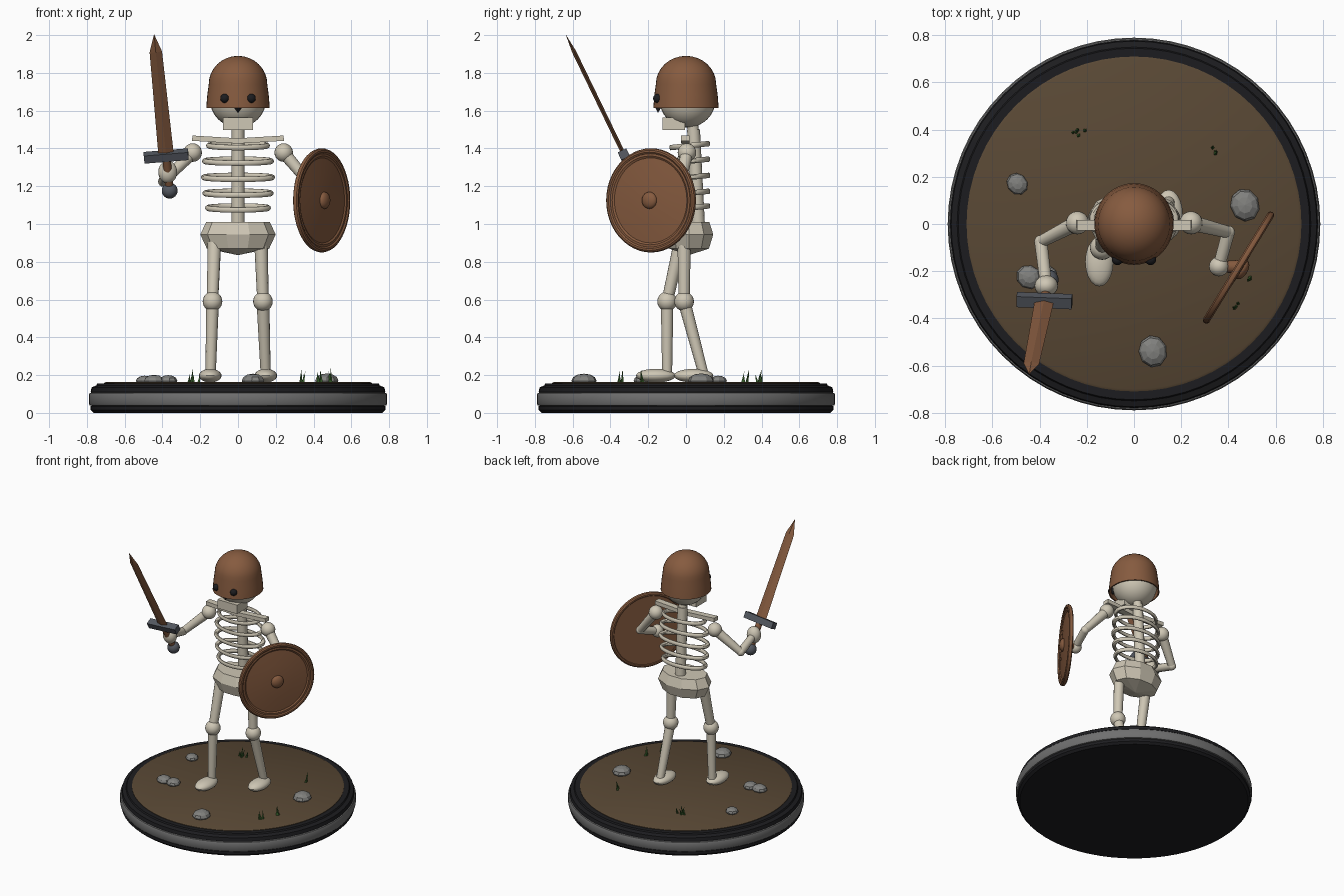
import bpy, bmesh, math, random
from mathutils import Vector, Matrix

if "Cube" in bpy.data.objects:
    bpy.data.objects.remove(bpy.data.objects["Cube"])

random.seed(4)


def mat(name, r, g, b):
    m = bpy.data.materials.new(name)
    m.diffuse_color = (r, g, b, 1)
    m.use_nodes = True
    m.node_tree.nodes["Principled BSDF"].inputs["Base Color"].default_value = m.diffuse_color
    return m


BONE = mat("bone", 0.62, 0.57, 0.46)
RUST = mat("rusty_brown", 0.24, 0.105, 0.05)
IRON = mat("dark_iron", 0.09, 0.10, 0.12)
BLACK = mat("black", 0.012, 0.012, 0.014)
RING = mat("ring_grey", 0.16, 0.16, 0.16)
SOIL = mat("soil", 0.10, 0.065, 0.035)
STONE = mat("stone", 0.22, 0.22, 0.21)
GRASS = mat("grass", 0.04, 0.12, 0.025)


def make(name, bm, material, matrix=None, smooth=True):
    if matrix is not None:
        bm.transform(matrix)
    bmesh.ops.recalc_face_normals(bm, faces=bm.faces)
    me = bpy.data.meshes.new(name)
    bm.to_mesh(me)
    bm.free()
    ob = bpy.data.objects.new(name, me)
    bpy.context.collection.objects.link(ob)
    me.materials.append(material)
    if smooth:
        bpy.context.view_layer.objects.active = ob
        ob.select_set(True)
        bpy.ops.object.shade_smooth_by_angle(angle=math.radians(35))
        ob.select_set(False)
    return ob


def aim(d, up_axis='Z'):
    return Vector(d).to_track_quat(up_axis, 'Y').to_matrix().to_4x4()


def ball(name, c, r, material=BONE, rot=None, seg=20):
    r = r if isinstance(r, tuple) else (r, r, r)
    bm = bmesh.new()
    bmesh.ops.create_uvsphere(bm, u_segments=seg, v_segments=seg // 2 + 2, radius=1)
    m = Matrix.Translation(c) @ (rot or Matrix()) @ Matrix.Diagonal((*r, 1))
    return make(name, bm, material, m)


def rod(name, a, b, r1, r2, material=BONE, seg=14):
    a, b = Vector(a), Vector(b)
    bm = bmesh.new()
    bmesh.ops.create_cone(bm, cap_ends=True, segments=seg, radius1=r1, radius2=r2, depth=(b - a).length)
    return make(name, bm, material, Matrix.Translation((a + b) / 2) @ aim(b - a))


def box(name, c, size, material=BONE, rot=None):
    bm = bmesh.new()
    bmesh.ops.create_cube(bm, size=1)
    m = Matrix.Translation(c) @ (rot or Matrix()) @ Matrix.Diagonal((*size, 1))
    return make(name, bm, material, m, False)


def lathe(name, profile, material, seg=48, matrix=None, smooth=True, start=0.0):
    """Revolve (radius, height) points around z; radius 0 closes to a pole."""
    bm = bmesh.new()
    rings = []
    for r, z in profile:
        n = 1 if r == 0 else seg
        rings.append([bm.verts.new((r * math.cos(start + 2 * math.pi * i / seg),
                                    r * math.sin(start + 2 * math.pi * i / seg), z)) for i in range(n)])
    for p, q in zip(rings, rings[1:]):
        for i in range(seg):
            vs = [p[i % len(p)], p[(i + 1) % len(p)], q[(i + 1) % len(q)], q[i % len(q)]]
            bm.faces.new(list(dict.fromkeys(vs)))
    return make(name, bm, material, matrix, smooth)


def torus(name, R, r, material, matrix, seg=40, sides=10):
    pts = [(R + r * math.cos(2 * math.pi * k / sides), r * math.sin(2 * math.pi * k / sides))
           for k in range(sides + 1)]
    ob = lathe(name, pts, material, seg, matrix)
    bm = bmesh.new()
    bm.from_mesh(ob.data)
    bmesh.ops.remove_doubles(bm, verts=bm.verts, dist=1e-5)
    bm.to_mesh(ob.data)
    bm.free()
    return ob


# Round display base with grey band and soil top
lathe("base", [(0, 0), (0.765, 0), (0.78, 0.015), (0.78, 0.035), (0.77, 0.04), (0.77, 0.105), (0.78, 0.11),
               (0.775, 0.135), (0.75, 0.145), (0.745, 0.155), (0.71, 0.155), (0, 0.155)], BLACK, 64)
lathe("base_band", [(0.765, 0.035), (0.785, 0.04), (0.79, 0.05), (0.79, 0.095), (0.785, 0.105), (0.765, 0.11)],
      RING, 64)
lathe("soil", [(0.71, 0.15), (0.71, 0.158), (0.7, 0.163), (0, 0.163)], SOIL, 64)

# Stones and grass tufts
for x, y, r in [(-0.495, 0.17, 0.045), (0.47, 0.08, 0.065), (-0.445, -0.225, 0.052), (-0.37, -0.225, 0.05),
                (0.08, -0.54, 0.063)]:
    bm = bmesh.new()
    bmesh.ops.create_uvsphere(bm, u_segments=9, v_segments=6, radius=1)
    make("stone", bm, STONE, Matrix.Translation((x, y, 0.17)) @ Matrix.Rotation(random.random() * 3, 4, 'Z')
         @ Matrix.Diagonal((r * 0.95, r * 1.08, r * 0.6, 1)), False)
for x, y, n in [(-0.235, 0.385, 5), (0.345, 0.31, 3), (0.505, -0.235, 3), (0.45, -0.345, 3)]:
    for k in range(n):
        px, py = x + random.uniform(-0.03, 0.03), y + random.uniform(-0.015, 0.015)
        rod("grass_blade", (px, py, 0.155), (px + random.uniform(-0.015, 0.015), py + random.uniform(-0.015, 0.015),
            random.uniform(0.2, 0.235)), 0.009, 0, GRASS, 4)

# Legs: hip, knee, ankle, foot
for side, hip, knee, ankle, foot in [
        ("right", (-0.125, -0.03, 0.9), (-0.135, -0.1, 0.59), (-0.145, -0.1, 0.2), (-0.147, -0.16, 0.197)),
        ("left", (0.122, -0.01, 0.9), (0.132, -0.01, 0.59), (0.146, 0.09, 0.215), (0.147, 0.04, 0.197))]:
    rod(side + "_thigh", hip, knee, 0.036, 0.03)
    ball(side + "_knee", knee, 0.052)
    rod(side + "_shin", knee, ankle, 0.034, 0.027)
    ball(side + "_foot", foot, (0.06, 0.105, 0.036))

# Pelvis: ten-sided faceted bowl
lathe("pelvis", [(0, 1.01), (0.168, 1.01), (0.2, 0.945), (0.165, 0.87), (0, 0.835)], BONE, 10,
      Matrix.Translation((0, 0.015, 0)) @ Matrix.Diagonal((1, 0.68, 1, 1)), False)

# Spine and ribs
rod("spine", (0, 0.065, 0.98), (0, 0.04, 1.5), 0.036, 0.034)
rod("neck", (0, 0.04, 1.48), (0, 0.03, 1.56), 0.03, 0.03)
for z, w in [(1.415, 0.155), (1.333, 0.175), (1.247, 0.18), (1.163, 0.173), (1.085, 0.16)]:
    torus("rib", 1, 0.09, BONE, Matrix.Translation((0, 0.02, z)) @ Matrix.Rotation(math.radians(6), 4, 'X')
          @ Matrix.Diagonal((w, 0.1, 0.165, 1)))

# Shoulder bars
for s in (-1, 1):
    box("collarbone", (s * 0.12, -0.005, 1.447), (0.245, 0.045, 0.028), BONE, Matrix.Rotation(-s * 0.06, 4, 'Y'))

# Arms
for side, sh, el, hand in [("right", (-0.24, 0.005, 1.378), (-0.395, -0.075, 1.225), (-0.372, -0.262, 1.275)),
                           ("left", (0.242, 0.005, 1.378), (0.4, -0.035, 1.19), (0.36, -0.18, 1.14))]:
    ball(side + "_shoulder", sh, 0.049)
    rod(side + "_upper_arm", sh, el, 0.034, 0.026)
    ball(side + "_elbow", el, 0.028)
    rod(side + "_forearm", el, hand, 0.028, 0.026)
    ball(side + "_hand", hand, (0.05, 0.045, 0.06) if side == "right" else (0.042, 0.042, 0.045))

# Skull, jaw, eyes, nose
ball("skull", (0, 0.008, 1.66), 0.149, seg=28)
box("jaw", (0, -0.065, 1.53), (0.16, 0.12, 0.065))
for s in (-1, 1):
    ball("eye", (s * 0.07, -0.15, 1.665), 0.024, BLACK)
rod("nose", (0, -0.142, 1.622), (0, -0.148, 1.588), 0.026, 0, BLACK, 3)

# Helmet: open thin-walled dome
dome = [(0.168, 1.615), (0.163, 1.68), (0.155, 1.74)] + [
    (0.155 * math.cos(t), 1.74 + 0.15 * math.sin(t)) for t in [math.pi / 16 * k for k in range(1, 8)]] + [(0, 1.89)]
inner = [(max(r - 0.008, 0), z if i == 0 else z - 0.008) for i, (r, z) in enumerate(dome)]
lathe("helmet", inner[::-1] + dome, RUST, 40, Matrix.Diagonal((1, 1.03, 1, 1)))

# Shield: shallow dish, rim, boss and rear grip
M = Matrix.Translation((0.443, -0.185, 1.125)) @ aim((0.85, -0.52, 0))
lathe("shield_face", [(0, -0.012), (0.262, -0.012), (0.262, 0.008), (0.235, 0.01), (0.225, 0.004), (0.12, 0.014),
                      (0, 0.018)], RUST, 48, M)
torus("shield_rim", 0.26, 0.016, RUST, M, 48)
ball("shield_boss", M @ Vector((0, 0, 0.016)), (0.045, 0.045, 0.026), RUST, M.to_3x3().to_4x4())
rod("shield_grip", (0.36, -0.18, 1.14), M @ Vector((0, 0, -0.005)), 0.022, 0.03, RUST)

# Sword: local z along the blade, local x across it
d = Vector((-0.065, -0.315, 0.65)).normalized()
xa = Vector((1, 0, 0)) - d * d.x
xa.normalize()
R = Matrix((xa, d.cross(xa), d)).transposed().to_4x4()
S = Matrix.Translation((-0.38, -0.325, 1.36)) @ R
bm = bmesh.new()
rows = [[bm.verts.new(p) for p in ((w, 0, z), (0, 0.011, z), (-w, 0, z), (0, -0.011, z))]
        for w, z in [(0.041, 0), (0.033, 0.615)]]
tip = bm.verts.new((0, 0, 0.72))
bm.faces.new(rows[0])
for i in range(4):
    j = (i + 1) % 4
    bm.faces.new((rows[0][i], rows[0][j], rows[1][j], rows[1][i]))
    bm.faces.new((rows[1][i], rows[1][j], tip))
make("sword_blade", bm, RUST, S, False)
box("sword_guard", S @ Vector((0, 0, 0)), (0.235, 0.05, 0.045), IRON, R)
rod("sword_handle", S @ Vector((0, 0, -0.2)), S @ Vector((0, 0, 0)), 0.022, 0.022, RUST)
ball("sword_pommel", S @ Vector((0, 0, -0.205)), 0.042, IRON)
